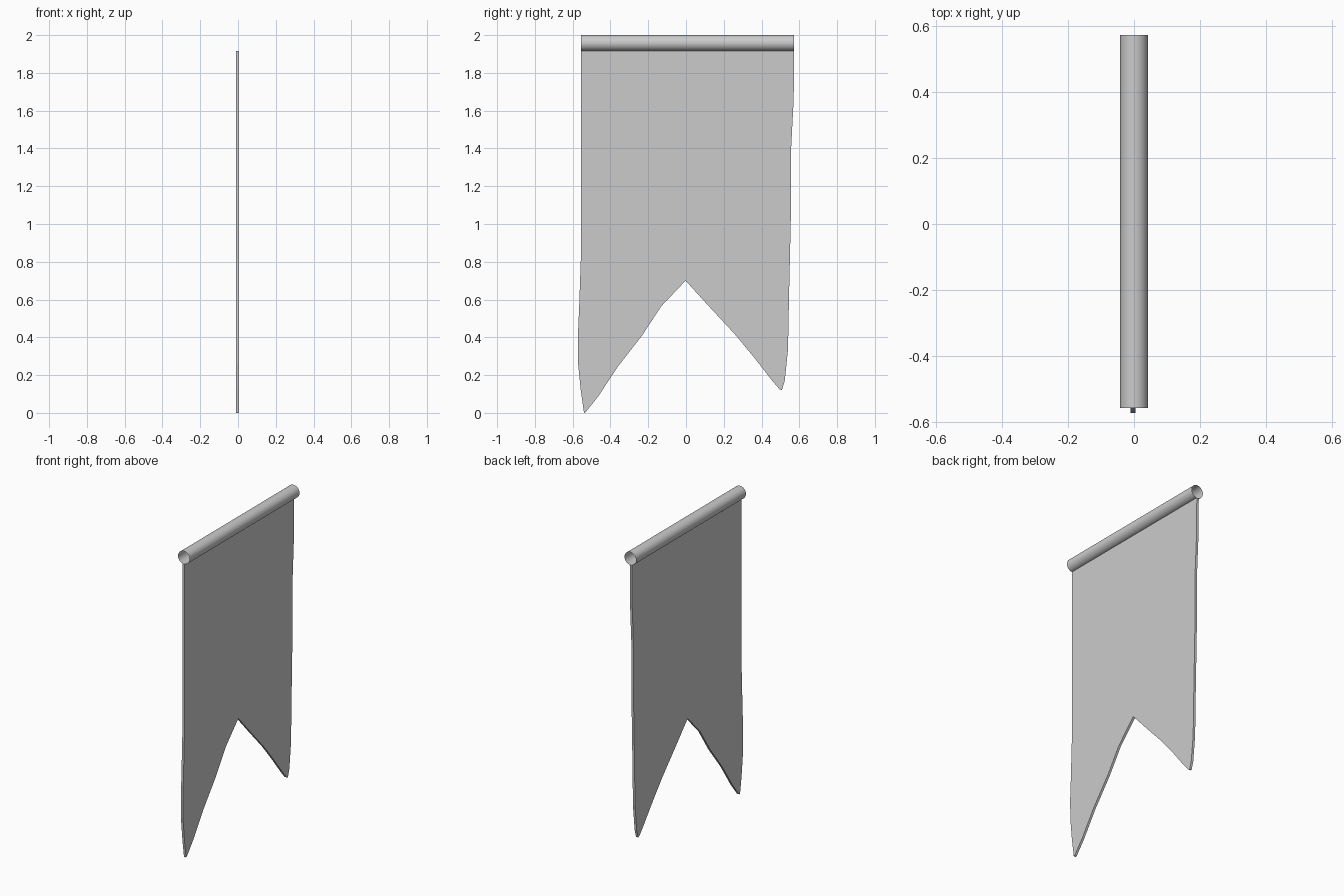
import bpy, bmesh, math
from mathutils import Matrix

if "Cube" in bpy.data.objects:
    bpy.data.objects.remove(bpy.data.objects["Cube"])

Y_MIN, Y_MAX = -0.557, 0.573
RADIUS, TUBE_Z = 0.042, 1.958
BACK_X, FRONT_X = -0.011, 0.004


def finish(name, bm):
    bmesh.ops.recalc_face_normals(bm, faces=bm.faces)
    mesh = bpy.data.meshes.new(name)
    bm.to_mesh(mesh)
    bm.free()
    obj = bpy.data.objects.new(name, mesh)
    bpy.context.collection.objects.link(obj)
    return obj


# Open-ended sleeve along the top edge
bm = bmesh.new()
bmesh.ops.create_cone(bm, cap_ends=False, segments=32, radius1=RADIUS,
                      radius2=RADIUS, depth=Y_MAX - Y_MIN)
bmesh.ops.transform(bm, verts=bm.verts, matrix=Matrix.Translation(
    (0, (Y_MIN + Y_MAX) / 2, TUBE_Z)) @ Matrix.Rotation(math.pi / 2, 4, 'X'))
for f in bm.faces:
    f.smooth = True
finish("pole_sleeve", bm)

# Swallow-tailed cloth: (y, z) outline, extruded to a thin slab
outline = [
    (Y_MIN, 1.916), (-0.557, 0.81), (-0.566, 0.55), (-0.573, 0.39),
    (-0.571, 0.26), (-0.557, 0.12), (-0.54, 0.0), (-0.53, 0.005),
    (-0.465, 0.087), (-0.36, 0.246), (-0.232, 0.41), (-0.132, 0.563),
    (-0.002, 0.70), (0.116, 0.57), (0.26, 0.415), (0.36, 0.294),
    (0.455, 0.172), (0.495, 0.125), (0.508, 0.12), (0.523, 0.172),
    (0.54, 0.336), (0.545, 0.60), (0.553, 0.945), (0.557, 1.13),
    (0.555, 1.37), (0.57, 1.66), (Y_MAX, 1.916),
]
bm = bmesh.new()
face = bm.faces.new([bm.verts.new((BACK_X, y, z)) for y, z in outline])
ext = bmesh.ops.extrude_face_region(bm, geom=[face], use_keep_orig=True)
moved = [v for v in ext["geom"] if isinstance(v, bmesh.types.BMVert)]
bmesh.ops.translate(bm, verts=moved, vec=(FRONT_X - BACK_X, 0, 0))
finish("banner_cloth", bm)
